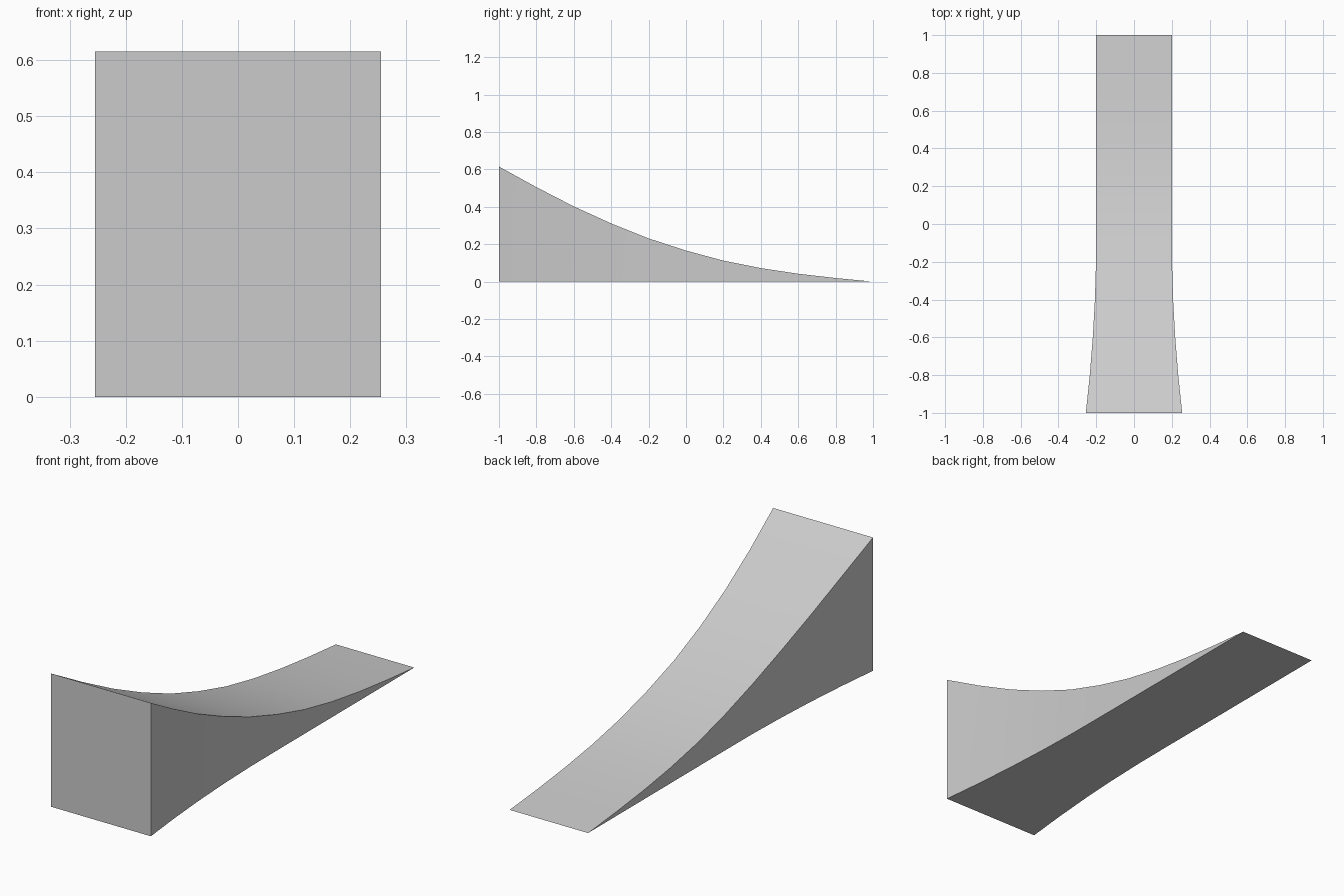
import bpy
import bmesh

cube = bpy.data.objects.get("Cube")
if cube:
    bpy.data.objects.remove(cube, do_unlink=True)

# Plain grey material
grey = bpy.data.materials.new("light_grey")
grey.use_nodes = True
colour = (0.6, 0.6, 0.6, 1)
grey.diffuse_color = colour
grey.node_tree.nodes["Principled BSDF"].inputs["Base Color"].default_value = colour

# Ramp height and half width at even steps from front to back
heights = [0.615, 0.505, 0.402, 0.311, 0.231, 0.166, 0.112, 0.072, 0.042, 0.019, 0]
half_widths = [0.255, 0.234, 0.218, 0.207, 0.201] + [0.2] * 6
last = len(heights) - 1

bm = bmesh.new()
sections = []
for i, (h, w) in enumerate(zip(heights, half_widths)):
    y = -1 + 2 * i / last
    bottom = [bm.verts.new((x, y, 0)) for x in (-w, w)]
    # The section closes to a single sharp edge at the back
    top = bottom if i == last else [bm.verts.new((x, y, h)) for x in (-w, w)]
    sections.append((bottom[0], bottom[1], top[1], top[0]))

# Front wall, then bottom, sides and curved deck between sections
bm.faces.new(sections[0])
for a, b in zip(sections, sections[1:]):
    for j in range(4):
        k = (j + 1) % 4
        corners = list(dict.fromkeys((a[k], a[j], b[j], b[k])))
        bm.faces.new(corners)
bmesh.ops.recalc_face_normals(bm, faces=bm.faces)

mesh = bpy.data.meshes.new("curved_ramp")
bm.to_mesh(mesh)
bm.free()
mesh.materials.append(grey)
ramp = bpy.data.objects.new("curved_ramp", mesh)
bpy.context.collection.objects.link(ramp)

# Smooth deck with sharp outer edges
bpy.context.view_layer.objects.active = ramp
ramp.select_set(True)
bpy.ops.object.shade_smooth_by_angle(angle=0.52)
